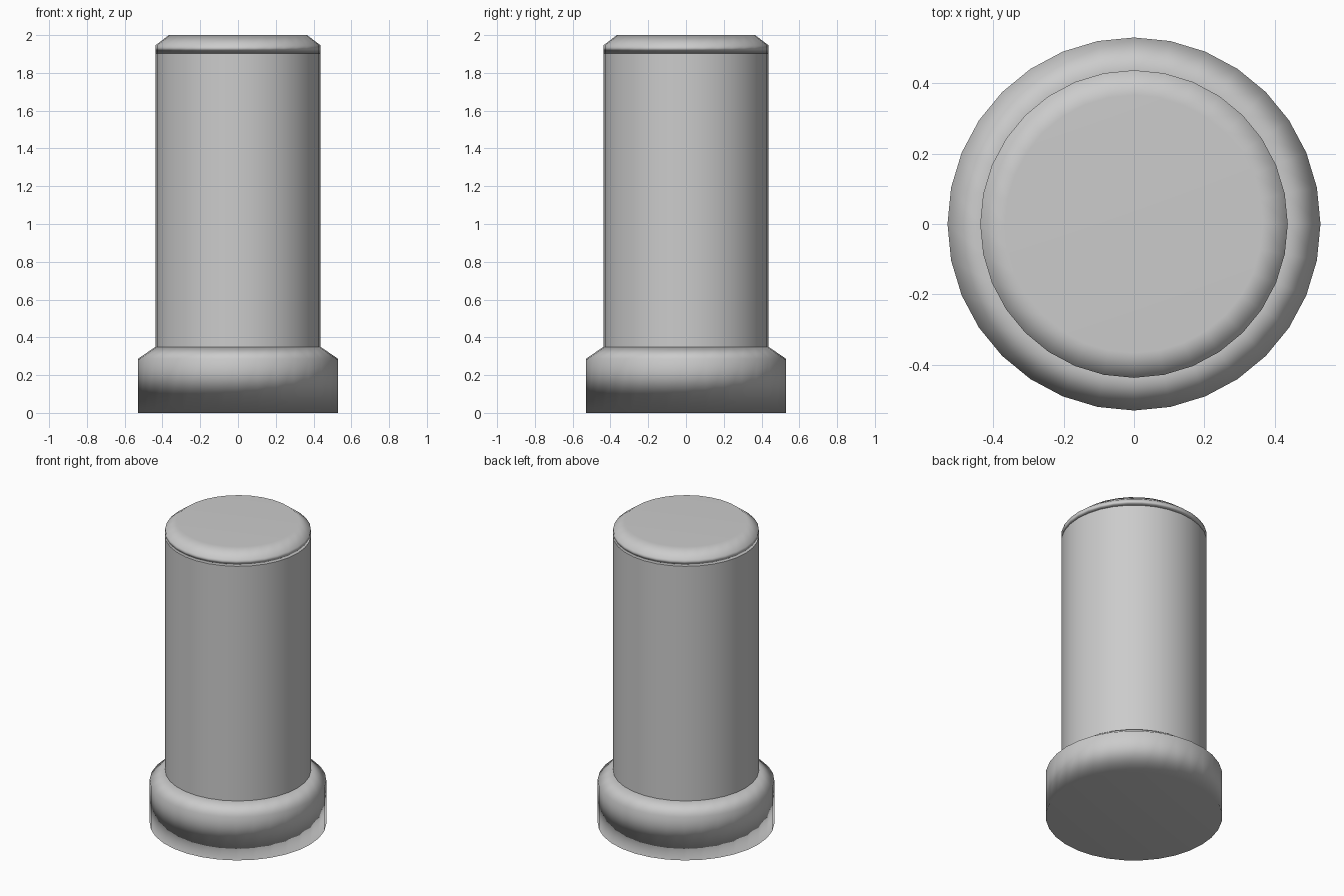
import bpy
import bmesh
from math import cos, sin, tau

SIDES = 32

cube = bpy.data.objects.get("Cube")
if cube:
    bpy.data.objects.remove(cube)

grey = bpy.data.materials.new("plain grey")
grey.use_nodes = True
colour = (0.6, 0.6, 0.6, 1)
grey.diffuse_color = colour
shader = next(n for n in grey.node_tree.nodes if n.type == 'BSDF_PRINCIPLED')
shader.inputs["Base Color"].default_value = colour


def lathe(name, profile, capped):
    """Turn (radius, height) pairs, listed bottom to top, around z."""
    bm = bmesh.new()
    rings = [[bm.verts.new((r * cos(tau * i / SIDES), r * sin(tau * i / SIDES), z))
              for i in range(SIDES)] for r, z in profile]
    for low, high in zip(rings, rings[1:]):
        for i in range(SIDES):
            j = (i + 1) % SIDES
            bm.faces.new((low[i], low[j], high[j], high[i]))
    if capped:
        bm.faces.new(rings[0][::-1])
        bm.faces.new(rings[-1])
    for face in bm.faces:
        face.smooth = True
    mesh = bpy.data.meshes.new(name)
    bm.to_mesh(mesh)
    bm.free()
    mesh.materials.append(grey)
    obj = bpy.data.objects.new(name, mesh)
    bpy.context.collection.objects.link(obj)
    if capped:
        # The large end faces lead the soft shading of the rims
        soft = obj.modifiers.new("soft rims", 'WEIGHTED_NORMAL')
        soft.mode = 'FACE_AREA'
        soft.weight = 50
    return obj


# Wide foot with a chamfered shoulder
lathe("base", [(0.53, 0), (0.53, 0.286), (0.437, 0.35)], True)
# Straight shaft, its ends hidden by the base and the cap
lathe("column", [(0.437, 0.35), (0.437, 1.903)], False)
# Chamfered lid
lathe("cap", [(0.437, 1.903), (0.437, 1.946), (0.366, 2)], True)
